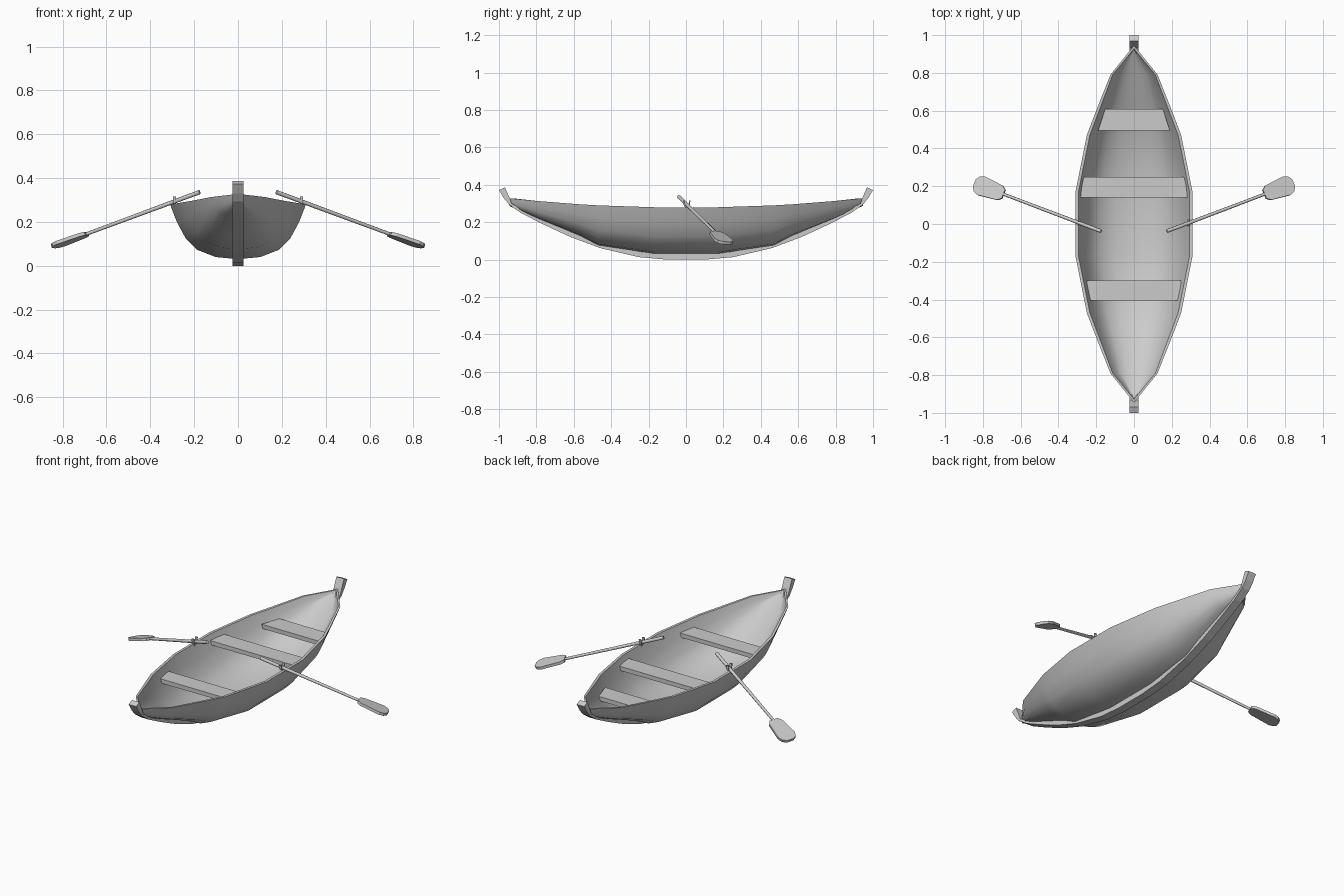
import bpy, bmesh, math
from mathutils import Vector, Matrix

if "Cube" in bpy.data.objects:
    bpy.data.objects.remove(bpy.data.objects["Cube"])


def finish(bm, name, smooth=None):
    bmesh.ops.remove_doubles(bm, verts=bm.verts, dist=0.0005)
    bmesh.ops.recalc_face_normals(bm, faces=bm.faces)
    me = bpy.data.meshes.new(name)
    bm.to_mesh(me)
    bm.free()
    ob = bpy.data.objects.new(name, me)
    bpy.context.collection.objects.link(ob)
    if smooth:
        bpy.ops.object.select_all(action='DESELECT')
        ob.select_set(True)
        bpy.context.view_layer.objects.active = ob
        bpy.ops.object.shade_smooth_by_angle(angle=math.radians(smooth))
    return ob


def prism(bm, outline, depth):
    """Extrude a closed 3D outline along the depth vector."""
    n = len(outline)
    a = [bm.verts.new(p) for p in outline]
    b = [bm.verts.new(Vector(p) + Vector(depth)) for p in outline]
    bm.faces.new(a)
    bm.faces.new(b[::-1])
    for i in range(n):
        j = (i + 1) % n
        bm.faces.new((a[i], a[j], b[j], b[i]))


# hull: stations as (y, half width, rim height, bottom height)
half = [(0.17, 0.31, 0.28, 0.03), (0.47, 0.25, 0.29, 0.075), (0.57, 0.212, 0.296, 0.128),
        (0.79, 0.125, 0.313, 0.218), (0.945, 0, 0.328, 0.287)]
stations = [(-y, w, g, k) for y, w, g, k in reversed(half)] + half
side = [(1, 1), (0.9, 0.68), (0.77, 0.38), (0.6, 0.17), (0.33, 0.04)]
section = [(-x, z) for x, z in side] + [(0, 0)] + [(x, z) for x, z in reversed(side)]


def shell(bm, inset):
    rows = []
    for y, w, g, k in stations:
        if w == 0:
            y -= math.copysign(inset * 1.1, y)
        k += inset * (1.6 if abs(y) > 0.7 else 0.9)
        w = max(0, w - inset * (0.75 if abs(y) > 0.7 else 1))
        rows.append([bm.verts.new((fx * w, y, k + fz * (g - k))) for fx, fz in section])
    for r, s in zip(rows, rows[1:]):
        for i in range(len(r) - 1):
            bm.faces.new((r[i], r[i + 1], s[i + 1], s[i]))
    return rows


bm = bmesh.new()
outer, inner = shell(bm, 0), shell(bm, 0.016)
for e in (0, -1):
    for i in range(len(stations) - 1):
        bm.faces.new((outer[i][e], outer[i + 1][e], inner[i + 1][e], inner[i][e]))
bmesh.ops.dissolve_degenerate(bm, edges=bm.edges, dist=0.0005)
finish(bm, "hull", 40)

# keel with upturned stems
low = [(0.1, 0), (0.25, 0.013), (0.46, 0.062), (0.62, 0.122), (0.76, 0.187),
       (0.88, 0.248), (0.945, 0.293), (0.975, 0.33), (1.0, 0.372)]
high = [(0.968, 0.386), (0.945, 0.335), (0.932, 0.3), (0.86, 0.258), (0.75, 0.209),
        (0.61, 0.146), (0.45, 0.08), (0.24, 0.042), (0.1, 0.035)]
prof = low + high
bm = bmesh.new()
loop = prof + [(-y, z) for y, z in reversed(prof)]
n, m = len(loop), len(prof)
L = [bm.verts.new((-0.025, y, z)) for y, z in loop]
R = [bm.verts.new((0.025, y, z)) for y, z in loop]
for i in range(n):
    j = (i + 1) % n
    bm.faces.new((L[i], L[j], R[j], R[i]))
for V in (L, R):
    for i in range(n // 4 - 1):
        a, b = m - 1 - i, m + i
        bm.faces.new((V[i], V[i + 1], V[a - 1], V[a]))
        bm.faces.new((V[n - 1 - i], V[n - 2 - i], V[b + 1], V[b]))
    bm.faces.new((V[0], V[m - 1], V[m], V[n - 1]))
finish(bm, "keel")

# bench seats: (y near, y far, half width near, half width far, top height)
for name, y0, y1, w0, w1, z in (("front_seat", -0.405, -0.3, 0.237, 0.25, 0.243),
                                ("middle_seat", 0.14, 0.25, 0.283, 0.27, 0.25),
                                ("rear_seat", 0.495, 0.61, 0.19, 0.152, 0.237)):
    bm = bmesh.new()
    prism(bm, [(-w0, y0, z), (w0, y0, z), (w1, y1, z), (-w1, y1, z)], (0, 0, -0.025))
    for vert in bm.verts:  # taper the underside to follow the hull
        if vert.co.z < z - 0.01:
            vert.co.x *= 0.96
    finish(bm, name)

# oars and oarlocks, one per side
d = Vector((0.883, 0.335, -0.327)).normalized()
tilt = Vector((0, 1, -0.2))
v = (tilt - d * d.dot(tilt)).normalized()
w = d.cross(v)
frame = Matrix((d, v, w)).transposed().to_4x4()
frame.translation = Vector((0.175, -0.038, 0.336))
blade = [(0.583, 0.025), (0.605, 0.041), (0.715, 0.053), (0.742, 0.043), (0.757, 0.02)]

for label, s in (("right", 1), ("left", -1)):
    flip = Matrix.Diagonal((s, 1, 1, 1))
    bm = bmesh.new()
    bmesh.ops.create_cone(bm, cap_ends=True, segments=8, radius1=0.01, radius2=0.008, depth=0.6,
                          matrix=Matrix.Translation((0.3, 0, 0)) @ Matrix.Rotation(math.pi / 2, 4, 'Y'))
    bm.transform(flip @ frame)
    finish(bm, label + "_oar_shaft", 50)

    bm = bmesh.new()
    pts = [(x, y, -0.008) for x, y in blade] + [(x, -y, -0.008) for x, y in reversed(blade)]
    prism(bm, pts, (0, 0, 0.016))
    bm.transform(flip @ frame)
    finish(bm, label + "_oar_blade")

    # U-shaped oarlock standing on a pin in the rim
    bm = bmesh.new()
    arc = [(0.017 * math.cos(a), 0.295 + 0.017 * math.sin(a))
           for a in [math.pi + math.pi * i / 6 for i in range(7)]]
    U = [(-0.02, 0.316)] + arc + [(0.02, 0.316)]
    V = [(0.012, 0.316)] + [(y * 0.6, 0.295 + (z - 0.295) * 0.6) for y, z in reversed(arc)] + [(-0.012, 0.316)]
    prism(bm, [(0.283, y + 0.004, z) for y, z in U + V], (0.014, 0, 0))
    bmesh.ops.create_cone(bm, cap_ends=True, segments=8, radius1=0.006, radius2=0.006, depth=0.03,
                          matrix=Matrix.Translation((0.292, 0.004, 0.268)))
    bm.transform(flip)
    finish(bm, label + "_oarlock")
